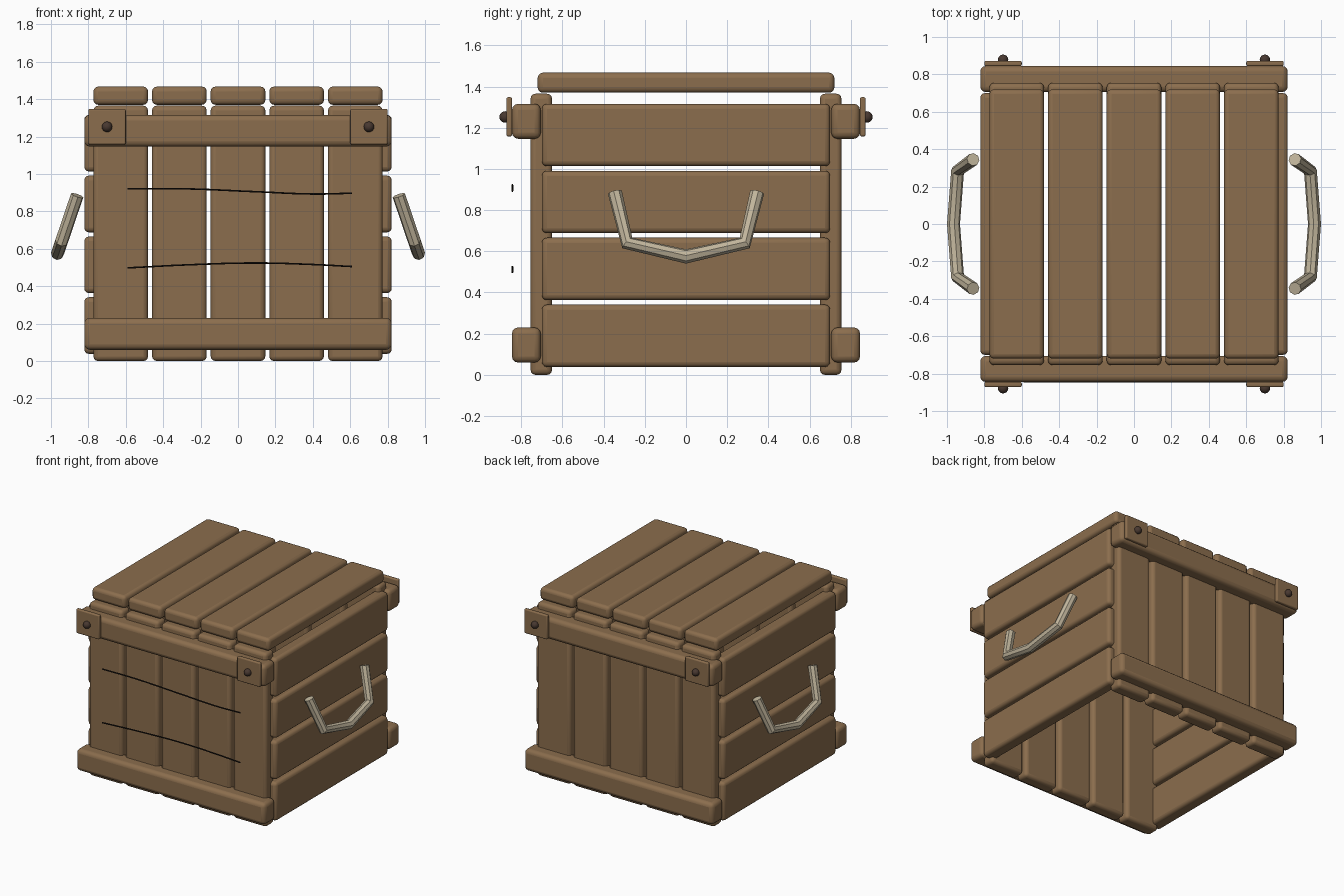
import bpy, math
from mathutils import Vector

old = bpy.data.objects.get("Cube")
if old:
    bpy.data.objects.remove(old)


def material(name, colour):
    m = bpy.data.materials.new(name)
    m.use_nodes = True
    m.diffuse_color = (*colour, 1)
    m.node_tree.nodes["Principled BSDF"].inputs["Base Color"].default_value = (*colour, 1)
    return m


wood = material("brown wood", (0.26, 0.155, 0.075))
rope = material("pale rope", (0.53, 0.46, 0.33))
iron = material("dark iron", (0.065, 0.04, 0.03))
ink = material("black scratch", (0.012, 0.009, 0.007))


def smooth(obj, angle=40):
    bpy.ops.object.select_all(action='DESELECT')
    obj.select_set(True)
    bpy.context.view_layer.objects.active = obj
    bpy.ops.object.shade_smooth_by_angle(angle=math.radians(angle))


def board(name, low, high, bevel=0.025):
    """Rounded box between two corners."""
    low, high = Vector(low), Vector(high)
    bpy.ops.mesh.primitive_cube_add(size=1, location=(low + high) / 2)
    obj = bpy.context.object
    obj.name = name
    obj.scale = high - low
    bpy.ops.object.transform_apply(location=False, rotation=False, scale=True)
    obj.data.materials.append(wood)
    mod = obj.modifiers.new("rounded edges", 'BEVEL')
    mod.width = bevel
    mod.segments = 3
    smooth(obj)
    return obj


def tube(name, points, radius, mat, resolution, kind='POLY'):
    """Round tube along a path, turned into a mesh."""
    curve = bpy.data.curves.new(name, 'CURVE')
    curve.dimensions = '3D'
    curve.bevel_depth = radius
    curve.bevel_resolution = resolution
    curve.use_fill_caps = True
    spline = curve.splines.new(kind)
    if kind == 'BEZIER':
        spline.bezier_points.add(len(points) - 1)
        for p, co in zip(spline.bezier_points, points):
            p.co = co
            p.handle_left_type = p.handle_right_type = 'AUTO'
    else:
        spline.points.add(len(points) - 1)
        for p, co in zip(spline.points, points):
            p.co = (*co, 1)
    obj = bpy.data.objects.new(name, curve)
    bpy.context.collection.objects.link(obj)
    curve.materials.append(mat)
    bpy.ops.object.select_all(action='DESELECT')
    obj.select_set(True)
    bpy.context.view_layer.objects.active = obj
    bpy.ops.object.convert(target='MESH')
    smooth(bpy.context.object, 35)


# Upright planks on front and back, and the lid planks above them
for i in range(5):
    x = (i - 2) * 0.3135
    l, r = x - 0.146, x + 0.146
    board(f"front_plank_{i + 1}", (l, -0.755, 0), (r, -0.65, 1.365))
    board(f"back_plank_{i + 1}", (l, 0.65, 0), (r, 0.755, 1.365))
    board(f"lid_plank_{i + 1}", (l, -0.72, 1.37), (r, 0.72, 1.467))

# Level planks on the sides
for side, s in (("left", 1), ("right", -1)):
    for i in range(4):
        z = 0.038 + i * 0.325
        xs = sorted((s * 0.72, s * 0.822))
        board(f"{side}_side_plank_{i + 1}", (xs[0], -0.7, z), (xs[1], 0.7, z + 0.303))

# Cross beams, corner plates and bolts on front and back
for face, f in (("front", -1), ("back", 1)):
    ys = sorted((f * 0.705, f * 0.845))
    for level, z in (("lower", 0.06), ("upper", 1.146)):
        board(f"{face}_{level}_beam", (-0.822, ys[0], z), (0.822, ys[1], z + 0.17), 0.03)
    ys = sorted((f * 0.844, f * 0.872))
    for side, s in (("left", 1), ("right", -1)):
        x = s * 0.7
        board(f"{face}_{side}_plate", (x - 0.1, ys[0], 1.158), (x + 0.1, ys[1], 1.348), 0.008)
        bpy.ops.mesh.primitive_uv_sphere_add(segments=16, ring_count=10, radius=0.028,
                                             location=(x, f * 0.878, 1.252))
        bolt = bpy.context.object
        bolt.name = f"{face}_{side}_bolt"
        bolt.data.materials.append(iron)
        smooth(bolt, 60)

# Sagging handles
for side, s in (("left", 1), ("right", -1)):
    path = [(0.86, -0.345, 0.885), (0.943, -0.285, 0.64), (0.965, 0, 0.575),
            (0.943, 0.285, 0.64), (0.86, 0.345, 0.885)]
    tube(f"{side}_handle", [(s * x, y, z) for x, y, z in path], 0.035, rope, 2)

# Thin wavy scratches in front of the planks
tube("upper_scratch", [(-0.59, -0.843, 0.92), (-0.3, -0.843, 0.921), (0.1, -0.843, 0.905),
                       (0.4, -0.843, 0.893), (0.61, -0.843, 0.897)], 0.005, ink, 1, 'BEZIER')
tube("lower_scratch", [(-0.59, -0.843, 0.498), (-0.25, -0.843, 0.515), (0.1, -0.843, 0.524),
                       (0.4, -0.843, 0.516), (0.61, -0.843, 0.505)], 0.005, ink, 1, 'BEZIER')
